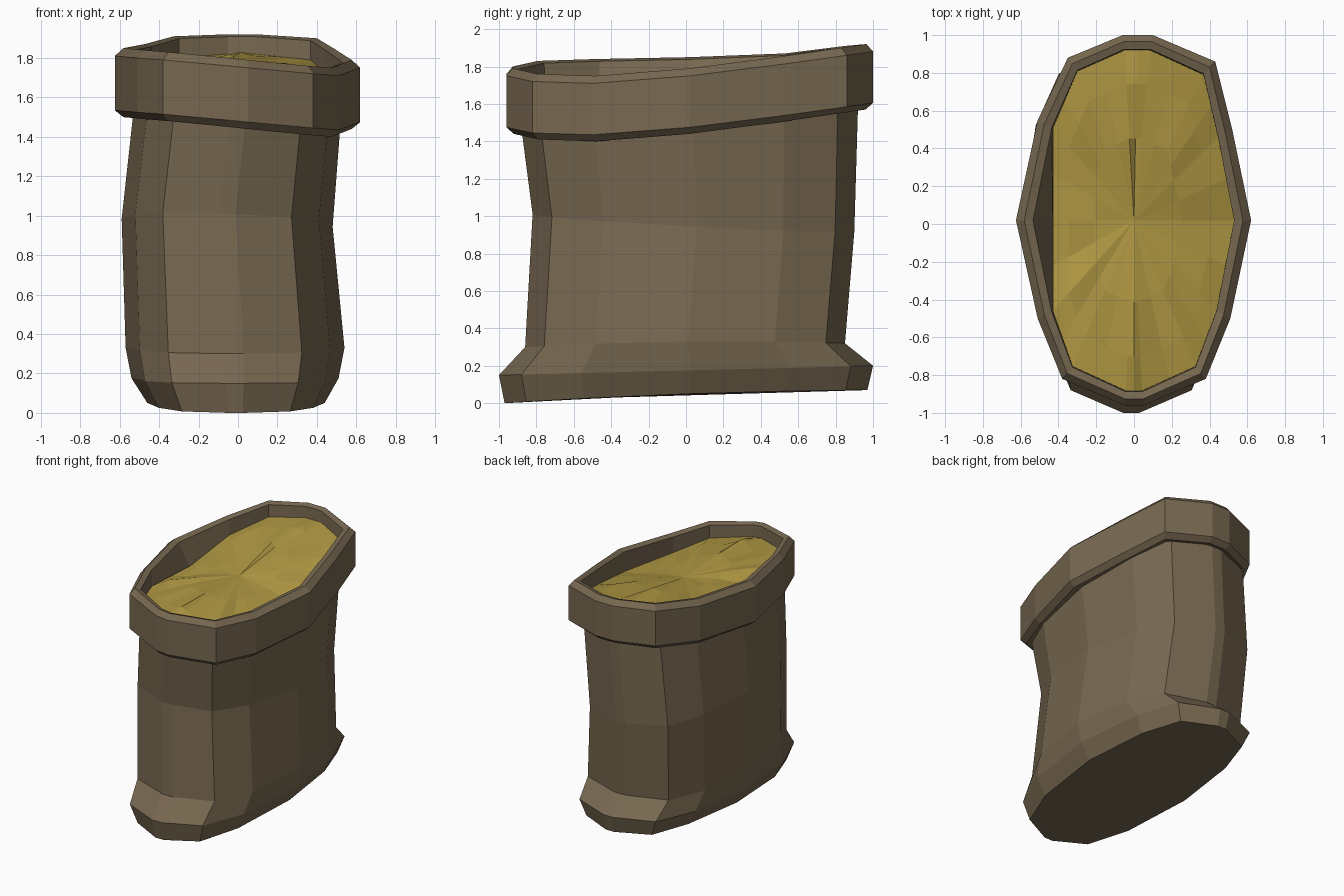
import bpy
import random
from mathutils import Vector

random.seed(7)
cube = bpy.data.objects.get("Cube")
if cube:
    bpy.data.objects.remove(cube, do_unlink=True)


def material(name, colour):
    mat = bpy.data.materials.new(name)
    mat.use_nodes = True
    mat.diffuse_color = (*colour, 1)
    mat.node_tree.nodes["Principled BSDF"].inputs["Base Color"].default_value = (*colour, 1)
    return mat


def loft(name, rings, mat, cap_bottom=False, centre=None):
    """Skin equal-length rings, optionally closing the first or fanning the last."""
    n = len(rings[0])
    verts = [p for ring in rings for p in ring]
    faces = []
    for r in range(len(rings) - 1):
        for i in range(n):
            j = (i + 1) % n
            faces.append((r * n + i, r * n + j, (r + 1) * n + j, (r + 1) * n + i))
    if cap_bottom:
        faces.append(tuple(reversed(range(n))))
    if centre:
        last = (len(rings) - 1) * n
        verts.append(centre)
        faces += [(last + i, last + (i + 1) % n, len(verts) - 1) for i in range(n)]
    mesh = bpy.data.meshes.new(name)
    mesh.from_pydata(verts, [], faces)
    mesh.materials.append(mat)
    mesh.update()
    obj = bpy.data.objects.new(name, mesh)
    bpy.context.scene.collection.objects.link(obj)
    return obj


burlap = material("brown burlap", (0.186, 0.139, 0.082))
gold = material("golden grain", (0.434, 0.314, 0.056))

# Uneven outline of the rolled rim, with the height of its crest
RIM = [(0.05, -0.96, 1.79), (0.38, -0.82, 1.76), (0.51, -0.5, 1.75), (0.62, 0.02, 1.79),
       (0.52, 0.5, 1.85), (0.43, 0.86, 1.90), (0.1, 1.0, 1.92), (-0.06, 1.0, 1.92),
       (-0.35, 0.88, 1.91), (-0.51, 0.55, 1.87), (-0.625, 0.02, 1.85), (-0.51, -0.5, 1.84),
       (-0.38, -0.82, 1.83), (-0.05, -0.96, 1.80)]


def rim_ring(sx, sy, drop):
    return [(x * sx, y * sy, z - drop) for x, y, z in RIM]


# Sack body: half outline mirrored, then scaled per level
HALF = [(0.08, -1), (0.61, -0.88), (0.87, -0.56), (1, 0.02), (0.87, 0.56), (0.64, 0.88), (0.08, 1)]
OUTLINE = HALF + [(-x, y) for x, y in reversed(HALF)]


def body_ring(x0, x1, y0, y1, z_front, z_back, sag=0.0, lean=0.0):
    """One level: sag lifts the long sides, lean tilts it sideways."""
    ring = []
    for u, v in OUTLINE:
        t = (v + 1) / 2
        z = z_front + (z_back - z_front) * t + sag * (1 - v * v) + lean * u
        ring.append(((x0 + x1) / 2 + u * (x1 - x0) / 2, y0 + (y1 - y0) * t, z))
    return ring


body = [
    body_ring(-0.46, 0.44, -0.97, 0.97, 0.0, 0.07, sag=0.015),
    body_ring(-0.54, 0.51, -1.0, 1.0, 0.15, 0.20),
    body_ring(-0.57, 0.54, -0.86, 0.85, 0.30, 0.32, sag=0.02),
    body_ring(-0.59, 0.48, -0.82, 0.90, 1.01, 0.92, lean=-0.02),
]
mouth = body_ring(-0.53, 0.52, -0.88, 0.92, 0, 0)
mouth = [(x, y, RIM[i][2] - 0.32) for i, (x, y, z) in enumerate(mouth)]
loft("sack_body", body + [mouth], burlap, cap_bottom=True)

# Edge of the grain: follows the rim, lower along the sides, flat on one side
edge = [Vector((max(x * 0.855, -0.43), y * 0.92, z - 0.17 + 0.07 * abs(y)))
        for x, y, z in RIM]

# Rolled rim: underside, bevelled outer band, crest and inner wall
loft("rolled_rim", [
    rim_ring(0.82, 0.90, 0.33),
    rim_ring(0.93, 0.96, 0.35),
    rim_ring(1.0, 1.0, 0.315),
    rim_ring(1.0, 1.0, 0.04),
    rim_ring(0.93, 0.965, 0.0),
    rim_ring(0.855, 0.925, 0.012),
    [p - Vector((0, 0, 0.03)) for p in edge],
], burlap)

# Grain heap: subdivided border, jittered middle rings, fan to the centre
border = []
for a, b in zip(edge, edge[1:] + edge[:1]):
    border += [a, (a + b) / 2]
centre = Vector((0, 0.02, 1.72))
RIDGES = {0, 14, len(border) - 1, len(border) - 2}


def heap_ring(t, bump):
    ring = []
    for i, p in enumerate(border):
        lift = 0.015 + random.uniform(-bump, bump) + (0.02 if i in RIDGES else 0)
        ring.append(centre.lerp(p, t) + Vector((0, 0, lift)))
    return ring


loft("grain_heap", [border, heap_ring(0.8, 0.022), heap_ring(0.48, 0.008)],
     gold, centre=centre)
